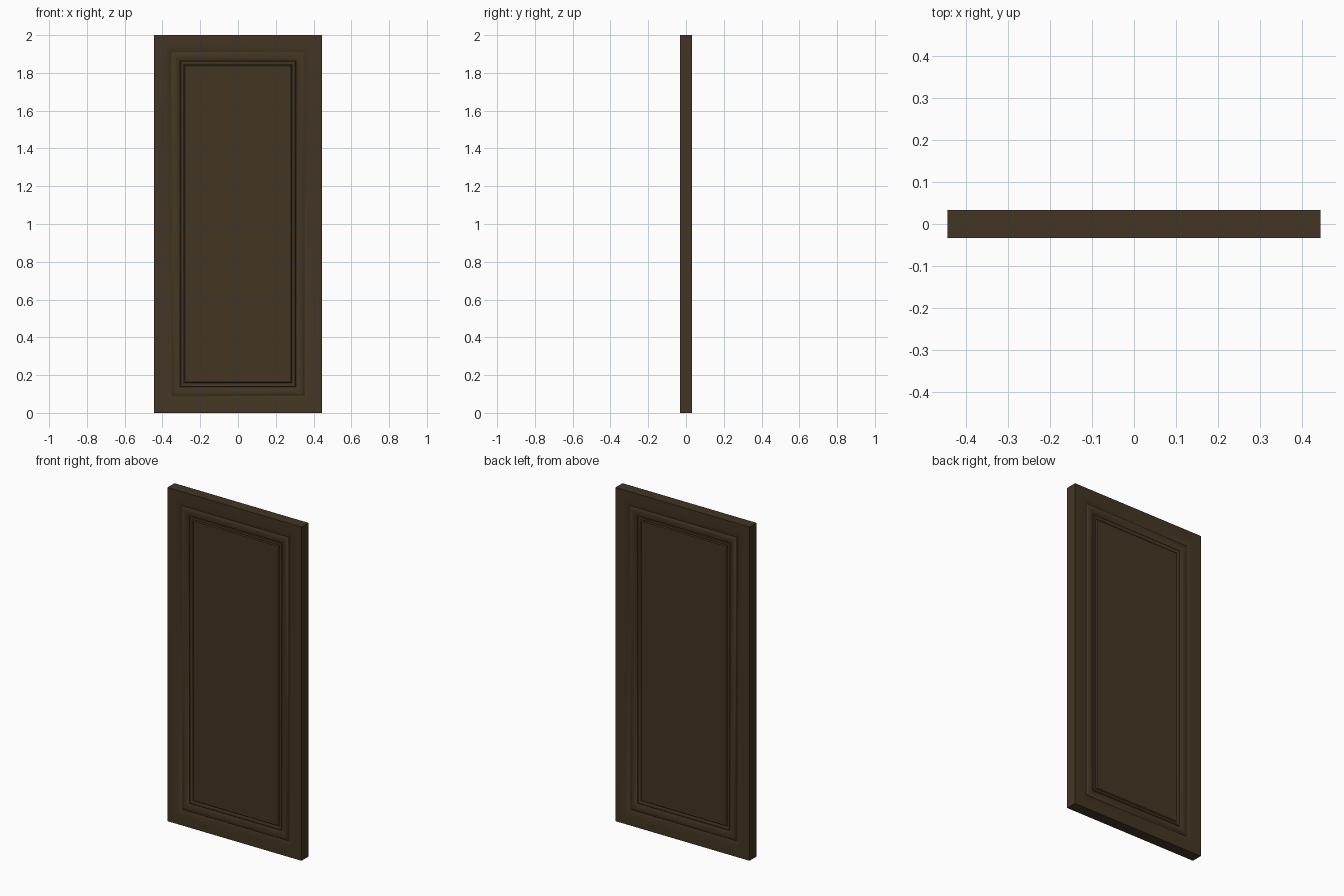
import bpy, bmesh

if "Cube" in bpy.data.objects:
    bpy.data.objects.remove(bpy.data.objects["Cube"])

HW, HT, H = 0.444, 0.033, 2.0   # half width, half thickness, height

wood = bpy.data.materials.new("dark brown wood")
wood.diffuse_color = (0.056, 0.036, 0.017, 1)
wood.use_nodes = True
wood.node_tree.nodes["Principled BSDF"].inputs["Base Color"].default_value = wood.diffuse_color

# Moulding profile: (inset from the edge, depth below the outer face)
profile = [
    (0.0, 0.0), (0.040, 0.0), (0.066, 0.002), (0.080, 0.005), (0.088, 0.010),
    (0.091, 0.010), (0.097, 0.005), (0.108, 0.003), (0.122, 0.005), (0.134, 0.010),
    (0.138, 0.013), (0.141, 0.010), (0.148, 0.009), (0.154, 0.011),
    (0.158, 0.016), (0.163, 0.011),
]


def ring(bm, inset, y):
    x = HW - inset
    return [bm.verts.new((sx * x, y, z)) for sx, z in
            ((-1, inset), (1, inset), (1, H - inset), (-1, H - inset))]


def bridge(bm, a, b):
    for i in range(4):
        j = (i + 1) % 4
        bm.faces.new((a[i], a[j], b[j], b[i]))


# Door panel: the same moulded face on both sides, joined by the edge band
bm = bmesh.new()
outer = []
for side in (-1, 1):
    rings = [ring(bm, inset, side * (HT - d)) for inset, d in profile]
    for a, b in zip(rings, rings[1:]):
        bridge(bm, a, b)
    bm.faces.new(rings[-1])
    outer.append(rings[0])
bridge(bm, *outer)
bmesh.ops.recalc_face_normals(bm, faces=bm.faces)

mesh = bpy.data.meshes.new("door_panel")
bm.to_mesh(mesh)
bm.free()
mesh.materials.append(wood)
door = bpy.data.objects.new("door_panel", mesh)
bpy.context.collection.objects.link(door)

# Smooth along the moulding, sharp at the mitres and outer edges
bpy.context.view_layer.objects.active = door
door.select_set(True)
bpy.ops.object.shade_smooth_by_angle(angle=0.6)
